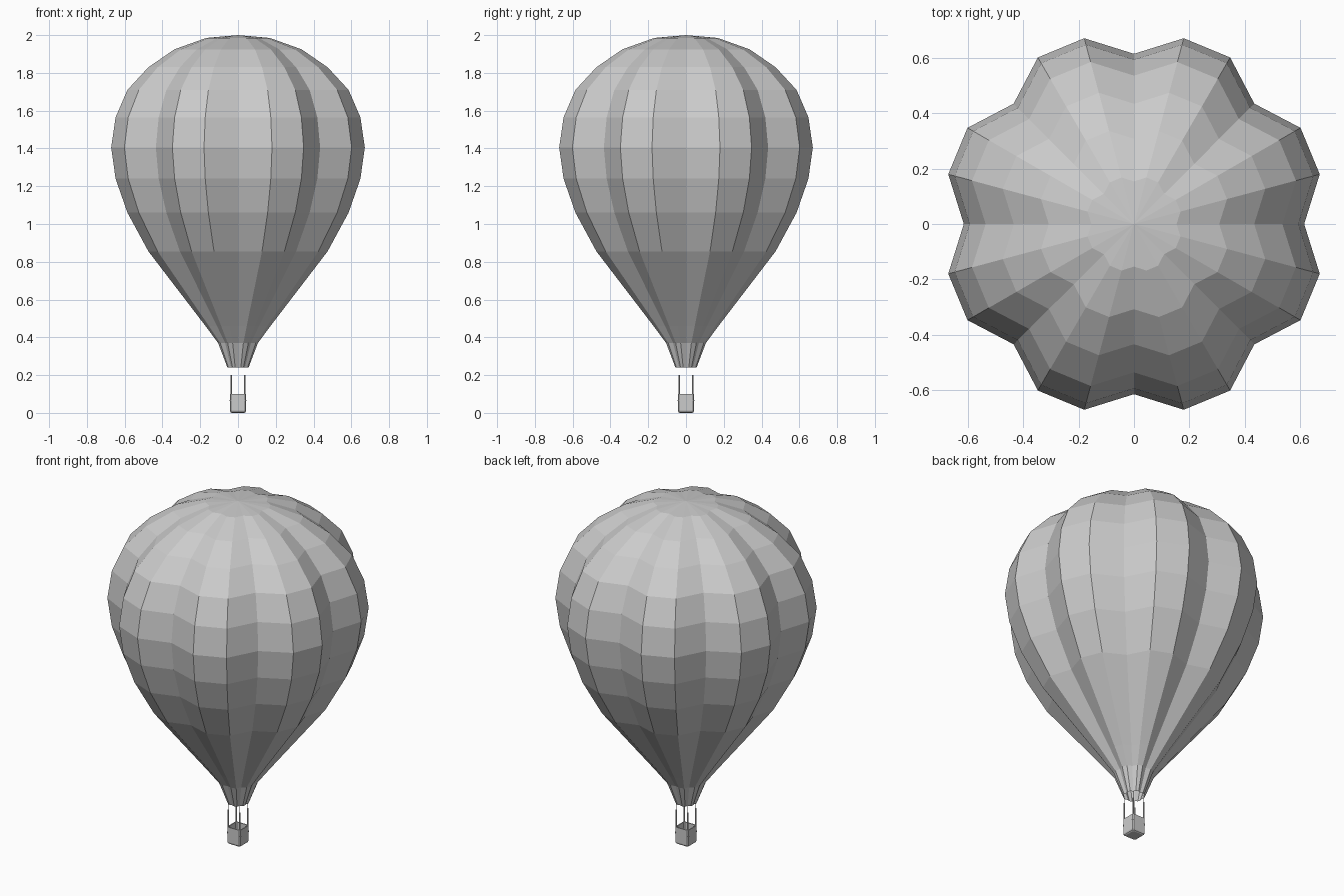
import bpy, bmesh
from math import sin, cos, radians, pi
from mathutils import Vector

cube = bpy.data.objects.get("Cube")
if cube:
    bpy.data.objects.remove(cube, do_unlink=True)


def make_material(name, value):
    mat = bpy.data.materials.new(name)
    mat.use_nodes = True
    colour = (value, value, value, 1)
    mat.diffuse_color = colour
    mat.node_tree.nodes["Principled BSDF"].inputs["Base Color"].default_value = colour
    return mat


grey = make_material("plain grey", 0.6)


def finish(bm, name):
    mesh = bpy.data.meshes.new(name)
    bm.to_mesh(mesh)
    bm.free()
    mesh.materials.append(grey)
    obj = bpy.data.objects.new(name, mesh)
    bpy.context.collection.objects.link(obj)
    return obj


def bridge(bm, lower, upper):
    n = len(lower)
    for i in range(n):
        j = (i + 1) % n
        bm.faces.new((lower[i], lower[j], upper[j], upper[i]))


def rod(bm, start, end, radius, sides=8):
    a, b = Vector(start), Vector(end)
    turn = (b - a).to_track_quat('Z', 'Y').to_matrix()
    ends = []
    for p in (a, b):
        ends.append([bm.verts.new(p + turn @ Vector((radius * cos(2 * pi * i / sides),
                                                     radius * sin(2 * pi * i / sides), 0)))
                     for i in range(sides)])
    bridge(bm, *ends)
    bm.faces.new(ends[0][::-1])
    bm.faces.new(ends[1])


# Envelope: eight gores, each a valley followed by two ridges
GORES, VALLEY = 8, 0.885
profile = [(0.058, 0.24), (0.109, 0.37), (0.178, 0.46), (0.491, 0.855),
           (0.606, 1.06), (0.671, 1.24), (0.695, 1.405), (0.671, 1.565),
           (0.606, 1.71), (0.491, 1.83), (0.348, 1.925), (0.174, 1.985)]
bm = bmesh.new()
previous = None
for radius, z in profile:
    ring = []
    for i in range(GORES * 3):
        r = radius * (VALLEY if i % 3 == 0 else 1)
        a = radians(15 * i)
        ring.append(bm.verts.new((r * cos(a), r * sin(a), z)))
    if previous:
        bridge(bm, previous, ring)
    previous = ring
crown = bm.verts.new((0, 0, 2))
for i in range(len(previous)):
    bm.faces.new((previous[i], previous[(i + 1) % len(previous)], crown))
finish(bm, "envelope")

# Basket: open square tub with clipped corners and a rounded foot
bm = bmesh.new()
previous = None
for half, z in [(0.034, 0), (0.040, 0.004), (0.043, 0.012), (0.043, 0.1),
                (0.037, 0.1), (0.037, 0.012)]:
    cut = half - 0.006
    loop = [(half, -cut), (half, cut), (cut, half), (-cut, half),
            (-half, cut), (-half, -cut), (-cut, -half), (cut, -half)]
    ring = [bm.verts.new((x, y, z)) for x, y in loop]
    if previous:
        bridge(bm, previous, ring)
    else:
        bm.faces.new(ring[::-1])
    previous = ring
bm.faces.new(previous)
finish(bm, "basket")

# Corner posts, and fine cords up to the mouth of the envelope
corners = [(sx, sy) for sx in (-1, 1) for sy in (-1, 1)]
posts, cords = bmesh.new(), bmesh.new()
for sx, sy in corners:
    x, y = 0.037 * sx, 0.037 * sy
    rod(posts, (x, y, 0.05), (x, y, 0.2), 0.004)
    rod(cords, (x, y, 0.195), (x, y, 0.245), 0.0008, 4)
finish(posts, "basket_posts")
finish(cords, "mouth_cords")

# Small grips on the four basket sides
bm = bmesh.new()
for k in range(4):
    out = Vector((cos(k * pi / 2), sin(k * pi / 2), 0))
    side = Vector((-out.y, out.x, 0))
    for s in (-1, 1):
        p = out * 0.042 + side * 0.036 * s + Vector((0, 0, 0.065))
        rod(bm, p, p + out * 0.003, 0.003, 6)
finish(bm, "basket_grips")
